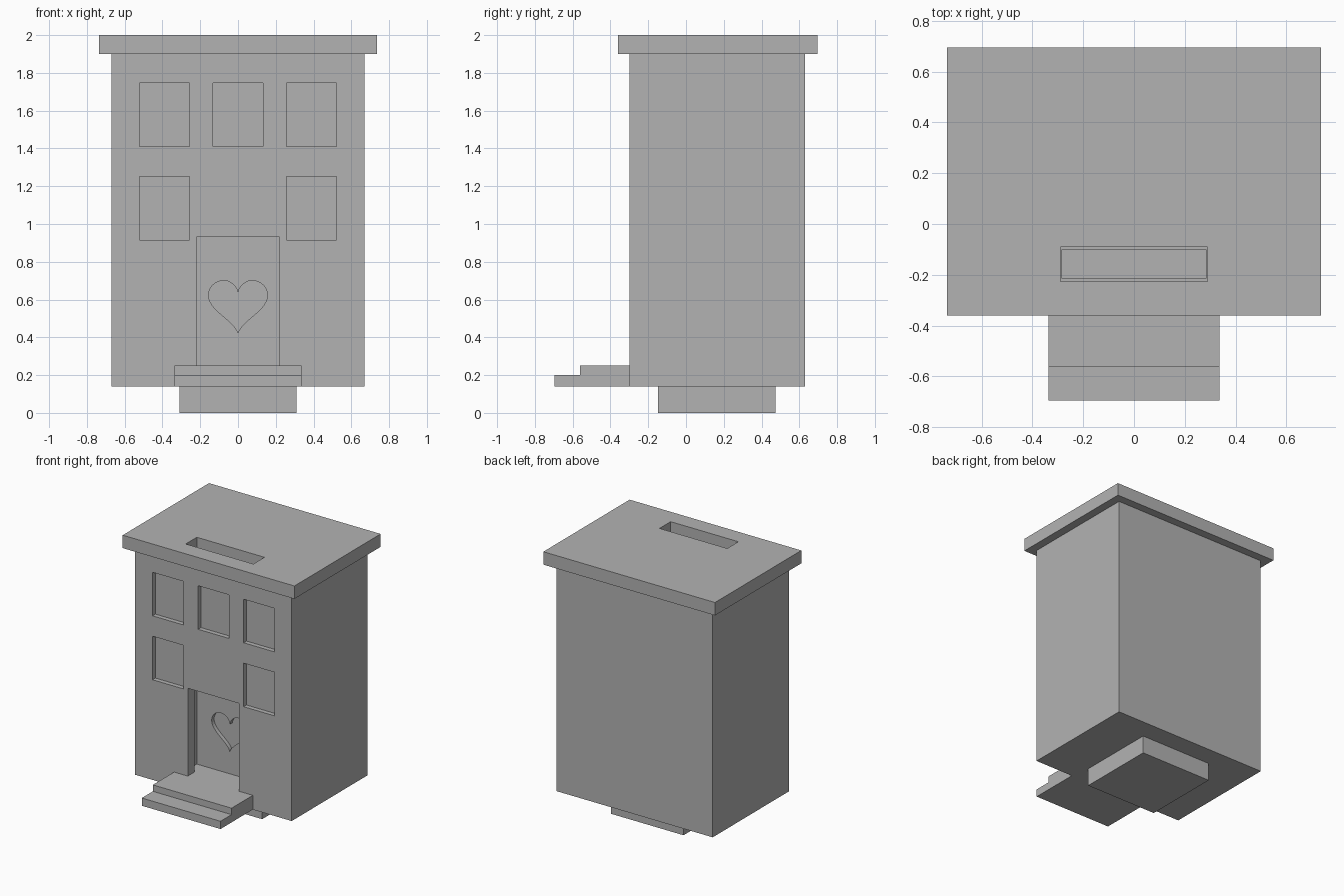
import bpy
import bmesh
from math import sin, cos, tau

cube = bpy.data.objects.get("Cube")
if cube:
    bpy.data.objects.remove(cube, do_unlink=True)

GREY = (0.45, 0.45, 0.45, 1.0)
mat = bpy.data.materials.new("plain grey")
mat.use_nodes = True
mat.diffuse_color = GREY
mat.node_tree.nodes["Principled BSDF"].inputs["Base Color"].default_value = GREY


def prism(name, outline, y0, y1):
    """Extrude an (x, z) outline from y0 to y1."""
    bm = bmesh.new()
    face = bm.faces.new([bm.verts.new((x, y0, z)) for x, z in outline])
    side = bmesh.ops.extrude_face_region(bm, geom=[face])["geom"]
    for v in side:
        if isinstance(v, bmesh.types.BMVert):
            v.co.y = y1
    bmesh.ops.recalc_face_normals(bm, faces=bm.faces)
    mesh = bpy.data.meshes.new(name)
    bm.to_mesh(mesh)
    bm.free()
    mesh.materials.append(mat)
    obj = bpy.data.objects.new(name, mesh)
    bpy.context.collection.objects.link(obj)
    return obj


def box(name, x, y, z):
    outline = [(x[0], z[0]), (x[1], z[0]), (x[1], z[1]), (x[0], z[1])]
    return prism(name, outline, *y)


def carve(target, cutter):
    cutter.hide_render = True
    mod = target.modifiers.new("carve", "BOOLEAN")
    mod.operation = "DIFFERENCE"
    mod.solver = "EXACT"
    mod.object = cutter
    bpy.context.view_layer.objects.active = target
    bpy.ops.object.modifier_apply(modifier=mod.name)
    bpy.data.objects.remove(cutter, do_unlink=True)


# House walls, with an inner shaft running from the roof slot to the door
FLOOR = 0.25
walls = box("house_walls", (-0.67, 0.67), (-0.30, 0.63), (0.14, 1.90))
carve(walls, box("shaft_cutter", (-0.283, 0.283), (-0.215, -0.10), (FLOOR, 2.1)))
carve(walls, box("door_cutter", (-0.22, 0.22), (-0.40, -0.15), (FLOOR, 0.93)))

# Recessed windows: three above, two beside the door
for x, z in [(-0.39, 1.41), (0, 1.41), (0.39, 1.41), (-0.39, 0.915), (0.39, 0.915)]:
    carve(walls, box("window_cutter", (x - 0.132, x + 0.132), (-0.40, -0.265), (z, z + 0.337)))

# Heart recess in the panel behind the doorway
heart = []
for i in range(64):
    t = tau * i / 64
    h = 13 * cos(t) - 5 * cos(2 * t) - 2 * cos(3 * t) - cos(4 * t)
    heart.append((0.156 * sin(t) ** 3, 0.42 + (h + 17) * 0.0097))
carve(walls, prism("heart_cutter", heart, -0.15, -0.07))

# Flat overhanging roof with its slot
roof = box("roof", (-0.735, 0.735), (-0.36, 0.695), (1.90, 2.0))
carve(roof, box("slot_cutter", (-0.29, 0.29), (-0.226, -0.09), (1.8, 2.1)))

# Two front steps as one stepped block
box("upper_step", (-0.337, 0.337), (-0.56, -0.30), (0.14, FLOOR))
box("lower_step", (-0.337, 0.337), (-0.695, -0.56), (0.14, 0.20))

# Square foot under the house
box("foot", (-0.31, 0.31), (-0.147, 0.473), (0, 0.14))
